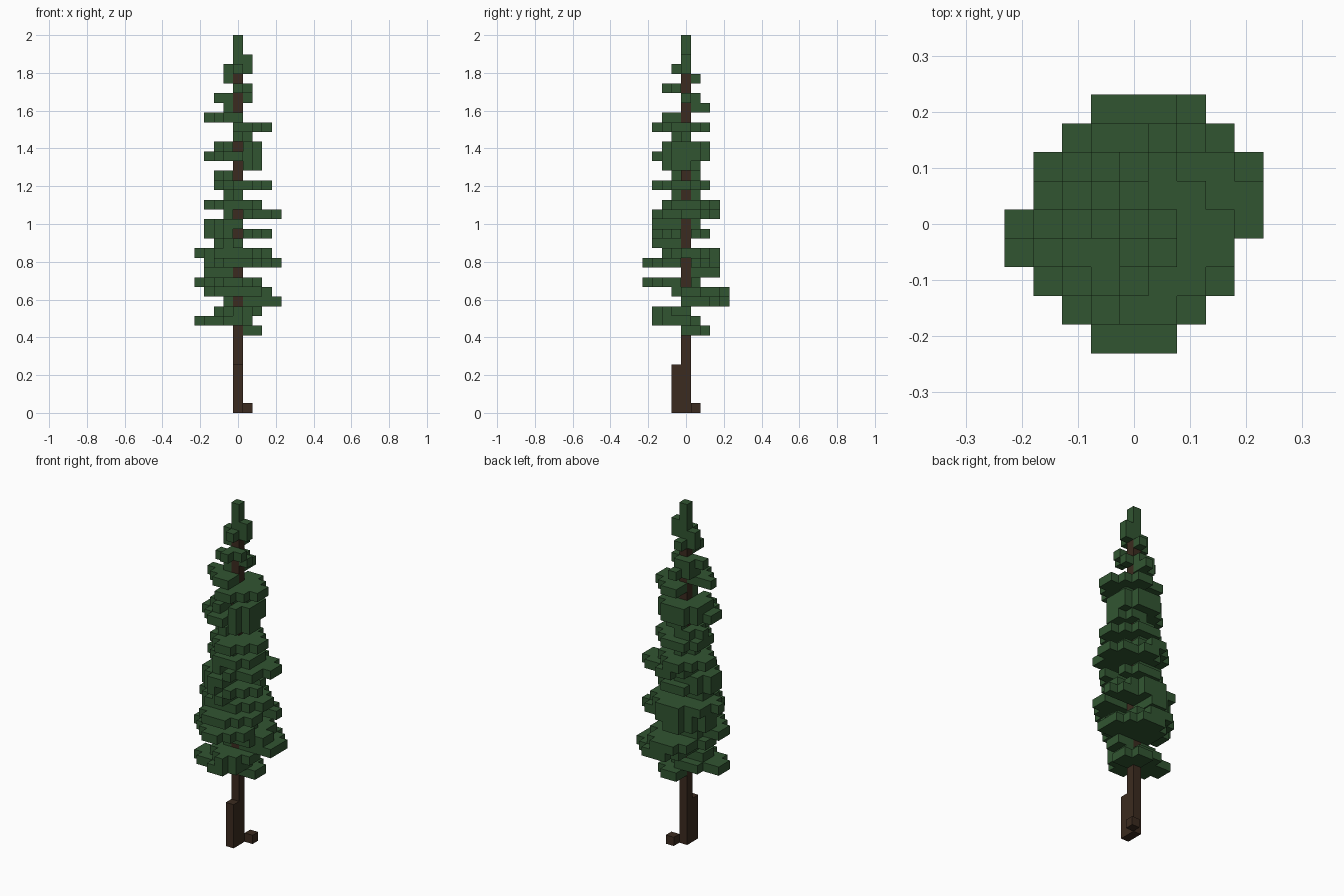
import bpy
import bmesh
from mathutils import Vector

cube = bpy.data.objects.get("Cube")
if cube:
    bpy.data.objects.remove(cube, do_unlink=True)

UNIT = 2 / 39          # edge length of one block
TRUNK_TOP = 35         # trunk height in blocks


def make_material(name, rgb):
    mat = bpy.data.materials.new(name)
    mat.use_nodes = True
    color = (*rgb, 1)
    mat.diffuse_color = color
    mat.node_tree.nodes["Principled BSDF"].inputs["Base Color"].default_value = color
    return mat


def block_object(name, cells, solid, mat):
    """Skin a set of grid cells, keeping only faces not covered by solid cells."""
    bm = bmesh.new()
    corners = {}

    def corner(point):
        key = tuple(round(2 * c) for c in point)
        if key not in corners:
            place = Vector((point.x, point.y, point.z + 0.5)) * UNIT
            corners[key] = bm.verts.new(place)
        return corners[key]

    for cell in sorted(cells):
        center = Vector(cell)
        for axis in range(3):
            for sign in (-1, 1):
                normal = Vector((0, 0, 0))
                normal[axis] = sign
                if tuple(int(c) for c in center + normal) in solid:
                    continue
                u = Vector((0, 0, 0))
                u[(axis + 1) % 3] = 1
                v = normal.cross(u)
                mid = center + normal / 2
                ring = [mid + (u * a + v * b) / 2
                        for a, b in ((-1, -1), (1, -1), (1, 1), (-1, 1))]
                bm.faces.new([corner(p) for p in ring])
    mesh = bpy.data.meshes.new(name)
    bm.to_mesh(mesh)
    bm.free()
    mesh.materials.append(mat)
    obj = bpy.data.objects.new(name, mesh)
    bpy.context.collection.objects.link(obj)
    return obj


def bough(level, left, right, front, back, style=""):
    """Flat clump around the trunk, with its own rounded reach on each side.

    Style: f leaves the front open, s leaves the +x side open, w is wider."""
    limit = 1 if "w" in style else 0.88
    cells = set()
    for x in range(-left, right + 1):
        for y in range(-front, back + 1):
            rx = (right if x > 0 else left) + 0.5
            ry = (back if y > 0 else front) + 0.5
            outside = (x / rx) ** 2 + (y / ry) ** 2 > limit
            clipped_tip = abs(x) == 4 and x * y < 0
            in_trunk = x == 0 and y == 0 and level < TRUNK_TOP
            open_front = "f" in style and x == 0 and y < 0
            open_side = "s" in style and y == 0 and x > 0
            if not (outside or clipped_tip or in_trunk or open_front or open_side):
                cells.add((x, y, level))
    return cells


# Boughs from the lowest level upward: reach to left, right, front, back
FIRST_BOUGH = 8
boughs = [
    (0, 2, 0, 2), (4, 1, 3, 1), (2, 2, 3, 0), (1, 4, 0, 4, "w"),
    (3, 3, 1, 4), (4, 2, 4, 1, "s"), (3, 0, 0, 3), (3, 4, 4, 3, "s"),
    (4, 3, 2, 3), (2, 0, 3, 0), (3, 3, 3, 2, "fs"), (3, 0, 3, 1),
    (1, 4, 3, 3, "f"), (3, 2, 2, 3), (1, 0, 1, 1), (2, 3, 3, 2),
    (2, 1, 1, 1, "fs"), (0, 2, 2, 1, "f"), (3, 2, 3, 2), (2, 2, 2, 2, "f"),
    (0, 1, 1, 0), (0, 3, 3, 2), (3, 0, 2, 0), (1, 0, 0, 2),
    (2, 1, 0, 1), (0, 1, 2, 0, "s"), (1, 0, 0, 1), (1, 1, 1, 0),
    (0, 1, 0, 0), (0, 0, 0, 0), (0, 0, 0, 0),
]
foliage = set()
for index, reach in enumerate(boughs):
    foliage |= bough(FIRST_BOUGH + index, *reach)

# Trunk column, front buttress and a root knob
trunk = {(0, 0, z) for z in range(TRUNK_TOP)}
trunk |= {(0, -1, z) for z in range(5)}
trunk.add((1, 1, 0))

bark = make_material("dark brown bark", (0.044, 0.024, 0.014))
needles = make_material("dark green needles", (0.031, 0.091, 0.031))

solid = trunk | foliage
block_object("trunk", trunk, solid, bark)
block_object("foliage", foliage, solid, needles)
